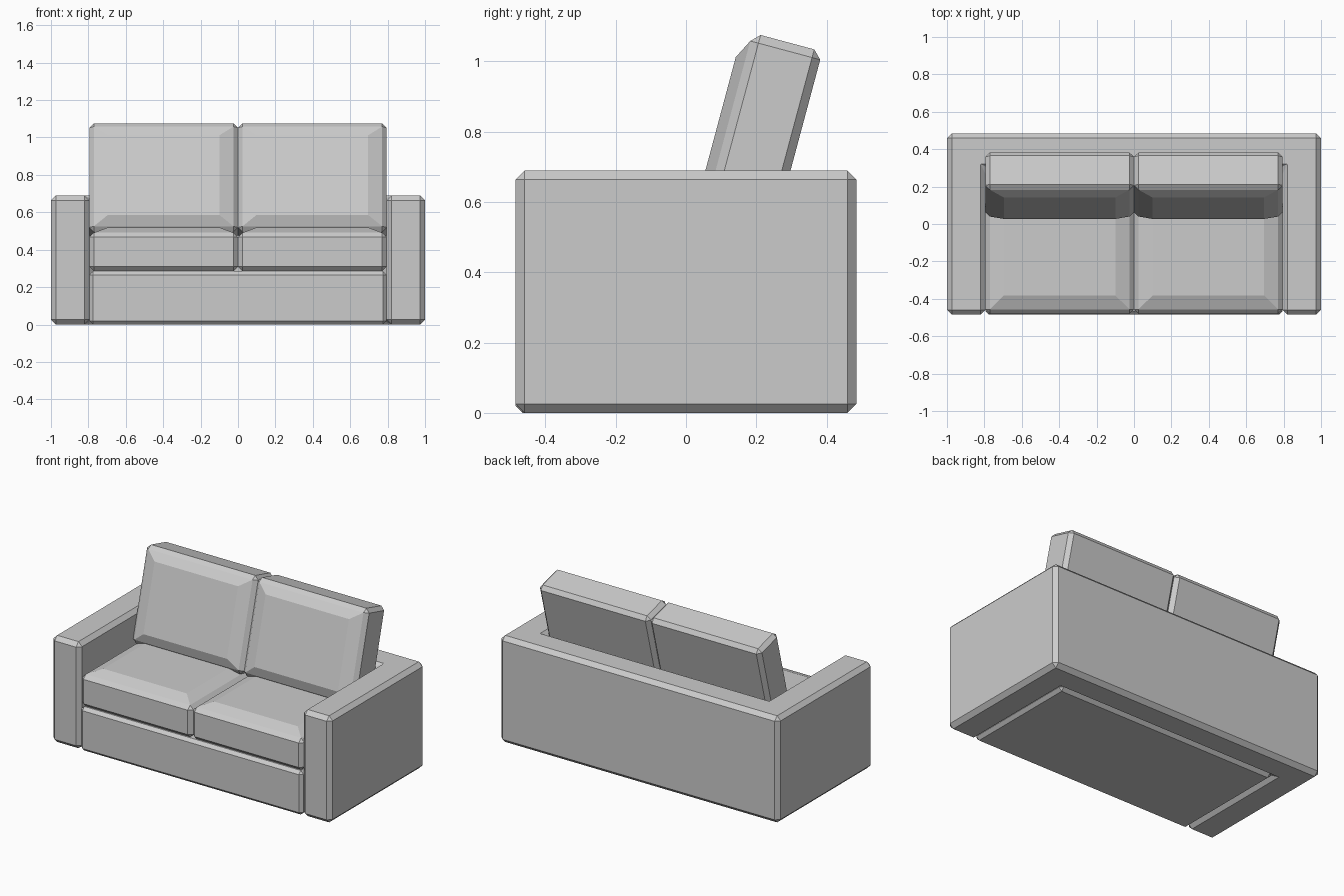
import bpy, bmesh
from math import radians
from mathutils import Matrix, Vector

if "Cube" in bpy.data.objects:
    bpy.data.objects.remove(bpy.data.objects["Cube"])


def finish(bm, name, loc=(0, 0, 0), tilt=0):
    bmesh.ops.recalc_face_normals(bm, faces=bm.faces)
    mesh = bpy.data.meshes.new(name)
    bm.to_mesh(mesh)
    bm.free()
    obj = bpy.data.objects.new(name, mesh)
    obj.location = loc
    obj.rotation_euler = (tilt, 0, 0)
    bpy.context.collection.objects.link(obj)
    return obj


def chamfer(bm, width):
    bmesh.ops.bevel(bm, geom=bm.edges[:], offset=width, segments=1,
                    profile=0.5, affect='EDGES')


def box(size):
    bm = bmesh.new()
    bmesh.ops.create_cube(bm, size=1, matrix=Matrix.Diagonal((*size, 1)))
    return bm


def cushion(name, size, loc, tilt=0):
    # Chamfered block with a raised, smaller crown on its top face
    bm = box(size)
    chamfer(bm, 0.024)
    bm.normal_update()
    top = max(bm.faces, key=lambda f: f.calc_center_median().z)
    crown = bmesh.ops.extrude_discrete_faces(bm, faces=[top])['faces'][0]
    for v in crown.verts:
        v.co = Vector((v.co.x * 0.8, v.co.y * 0.8, v.co.z + 0.028))
    finish(bm, name, loc, tilt)


# U-shaped frame: both arms and the back in one piece
X, Y, XI, YI, H = 1.0, 0.485, 0.795, 0.295, 0.69
outline = [(-X, -Y), (-XI, -Y), (-XI, YI), (XI, YI), (XI, -Y), (X, -Y), (X, Y), (-X, Y)]
bm = bmesh.new()
floor = bm.faces.new([bm.verts.new((x, y, 0)) for x, y in outline])
ext = bmesh.ops.extrude_face_region(bm, geom=[floor], use_keep_orig=True)
bmesh.ops.translate(bm, vec=(0, 0, H),
                    verts=[g for g in ext['geom'] if isinstance(g, bmesh.types.BMVert)])
bmesh.ops.recalc_face_normals(bm, faces=bm.faces)
chamfer(bm, 0.026)
finish(bm, "arm_and_back_frame")

# Base under the seat
bm = box((2 * XI, YI + Y, 0.285))
chamfer(bm, 0.02)
finish(bm, "seat_base", (0, (YI - Y) / 2, 0.1425))

# Seat and leaning back cushions, one pair per side
for side, label in ((-1, "left"), (1, "right")):
    x = side * XI / 2
    cushion(label + "_seat_cushion", (XI, 0.775, 0.206), (x, -0.0925, 0.388))
    cushion(label + "_back_cushion", (XI, 0.60, 0.206), (x, 0.211, 0.765), radians(75))
